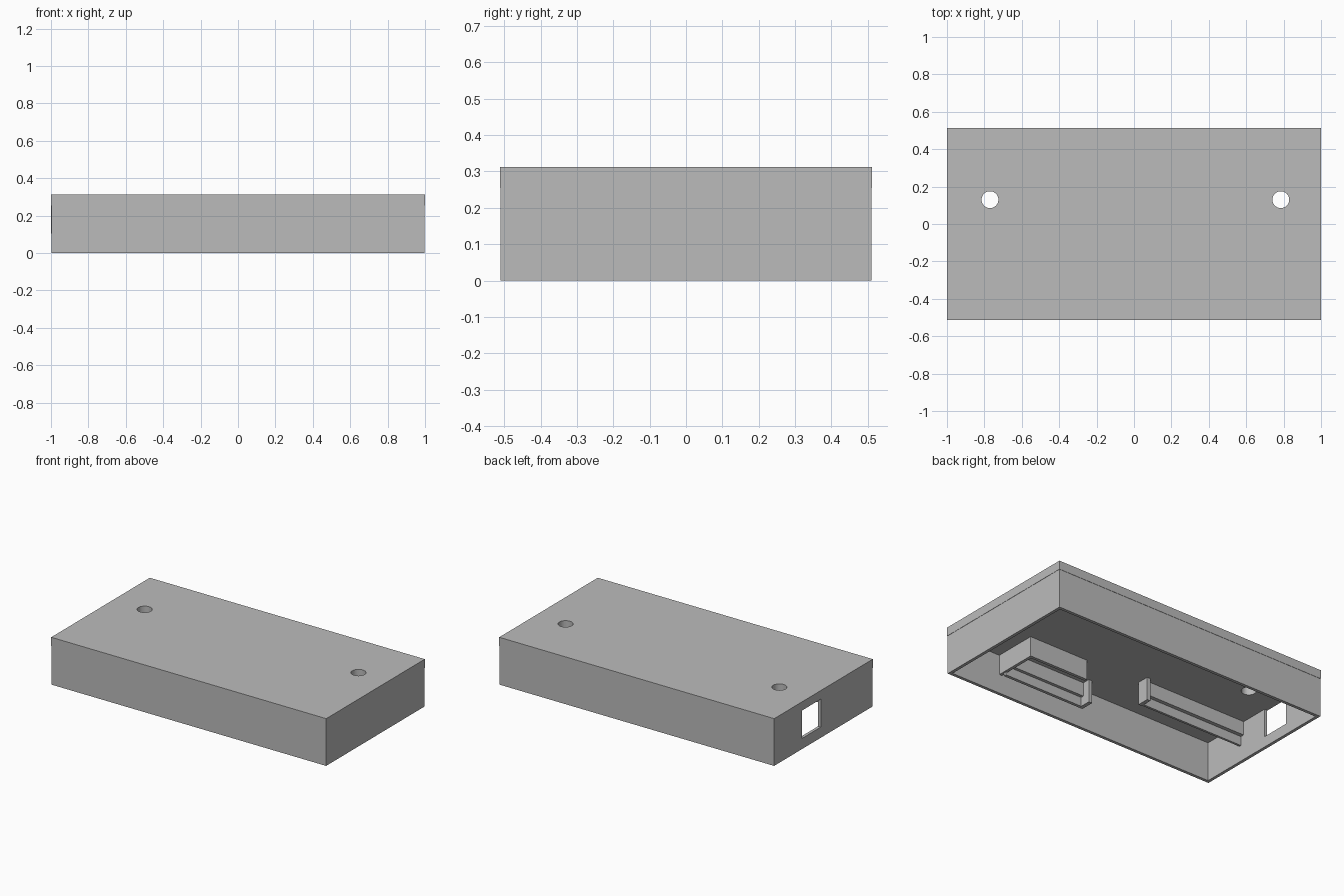
import bpy, bmesh
from mathutils import Matrix, Vector

if "Cube" in bpy.data.objects:
    bpy.data.objects.remove(bpy.data.objects["Cube"])

grey = bpy.data.materials.new("plain grey")
grey.diffuse_color = (0.5, 0.5, 0.5, 1)
grey.use_nodes = True
grey.node_tree.nodes["Principled BSDF"].inputs["Base Color"].default_value = grey.diffuse_color

CEIL = 0.255      # underside of the lid
FOOT = 0.105      # lowest level of the inner guides


def finish(name, bm):
    mesh = bpy.data.meshes.new(name)
    bm.to_mesh(mesh)
    bm.free()
    mesh.materials.append(grey)
    ob = bpy.data.objects.new(name, mesh)
    bpy.context.collection.objects.link(ob)
    return ob


def box(name, x0, x1, y0, y1, z0, z1):
    bm = bmesh.new()
    size = Matrix.Diagonal((x1 - x0, y1 - y0, z1 - z0, 1))
    mid = Vector(((x0 + x1) / 2, (y0 + y1) / 2, (z0 + z1) / 2))
    bmesh.ops.create_cube(bm, size=1, matrix=Matrix.Translation(mid) @ size)
    return finish(name, bm)


def rod(name, x, y, r):
    bm = bmesh.new()
    bmesh.ops.create_cone(bm, cap_ends=True, segments=40, radius1=r, radius2=r, depth=0.4,
                          matrix=Matrix.Translation((x, y, 0.29)))
    return finish(name, bm)


def cut(ob, cutter):
    mod = ob.modifiers.new("cut", 'BOOLEAN')
    mod.operation = 'DIFFERENCE'
    mod.solver = 'EXACT'
    mod.object = cutter
    bpy.context.view_layer.objects.active = ob
    bpy.ops.object.modifier_apply(modifier=mod.name)
    bpy.data.objects.remove(cutter)


# Lid with two round holes, a hair wider than the walls
lid = box("lid", -1, 1, -0.512, 0.512, CEIL, 0.312)
for x in (-0.77, 0.785):
    cut(lid, rod("hole_cutter", x, 0.13, 0.045))

# Wall frame, open underneath, with a port in the left end
walls = box("walls", -0.998, 0.998, -0.51, 0.51, 0, CEIL)
cut(walls, box("cavity_cutter", -0.978, 0.978, -0.49, 0.49, -0.1, 0.4))
cut(walls, box("port_cutter", -1.1, -0.9, 0.025, 0.22, 0.07, 0.4))

# Two stepped rails either side of the port, mirrored about the port centre
MID = 0.125
for side, tag in ((-1, "front"), (1, "back")):
    def span(a, b):
        return sorted((MID + side * a, MID + side * b))
    box(tag + "_rail_ledge", -0.985, -0.21, *span(0.29, 0.335), 0.165, CEIL)
    end = -1.0 if side > 0 else -0.985
    box(tag + "_rail_guide", end, -0.21, *span(0.315, 0.33), FOOT, CEIL)
    box(tag + "_rail_stop", -0.235, -0.21, *span(0.255, 0.335), FOOT, CEIL)

# Pocket against the front wall: end wall, back wall, stepped front rail, stop
box("pocket_end_wall", 0.60, 0.62, -0.495, -0.204, 0.125, CEIL)
box("pocket_back_wall", 0.19, 0.62, -0.224, -0.204, 0.125, CEIL)
box("pocket_rail_ledge", 0.035, 0.61, -0.46, -0.42, 0.165, CEIL)
box("pocket_rail_guide", 0.035, 0.61, -0.46, -0.44, FOOT, CEIL)
box("pocket_stop", 0.01, 0.035, -0.46, -0.37, FOOT, CEIL)
